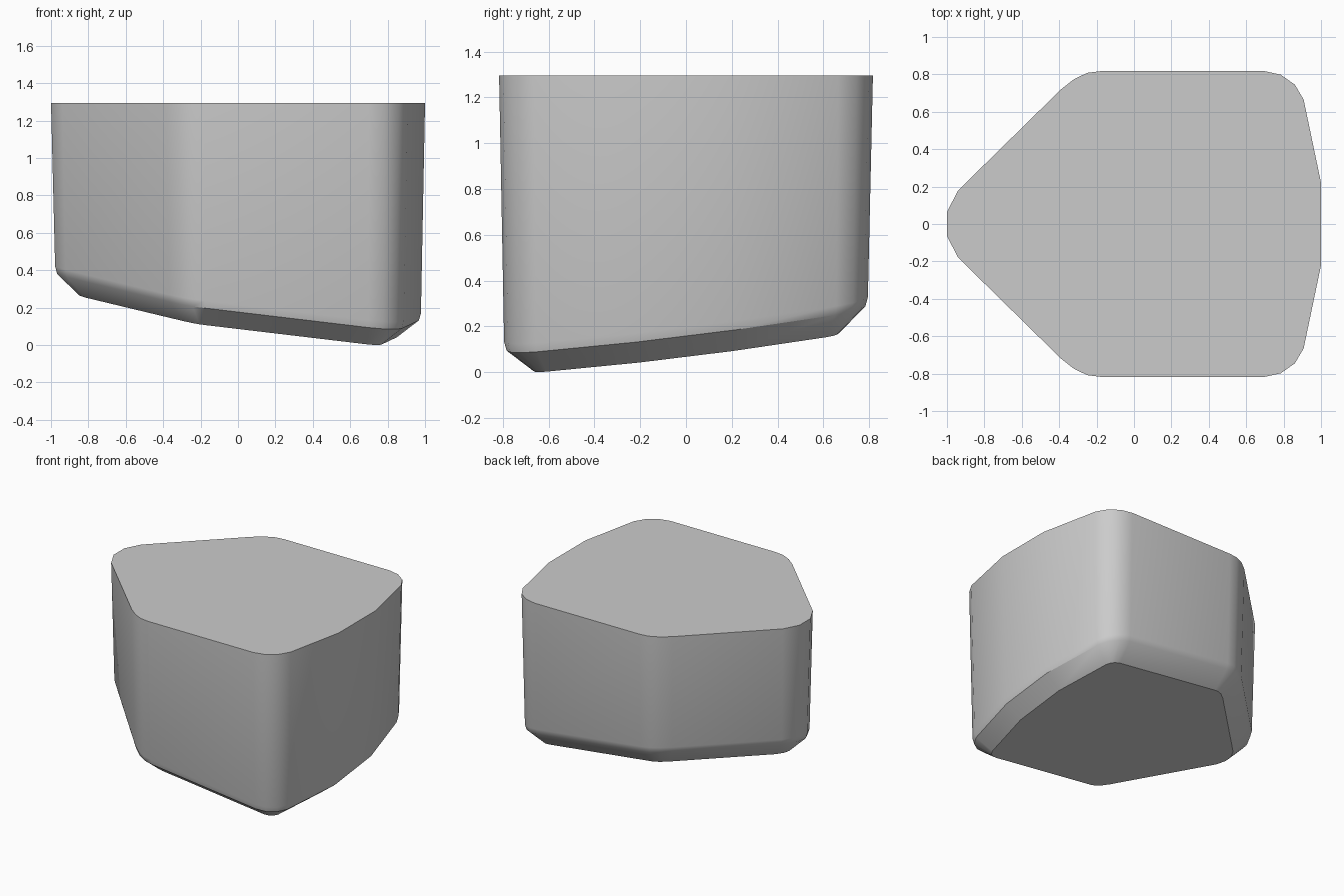
import bpy, bmesh, math
from mathutils import Vector

if "Cube" in bpy.data.objects:
    bpy.data.objects.remove(bpy.data.objects["Cube"])

# Half outline of the top, mirrored across y
half = [(-1, .065), (-.94, .18), (-.39, .72), (-.32, .775), (-.25, .808), (-.18, .817),
        (.7, .817), (.785, .798), (.86, .745), (.907, .665), (1, .22)]
outline = [Vector(p) for p in half] + [Vector((x, -y)) for x, y in reversed(half)]
HEIGHT = 1.295


def inset(points, d):
    """Move every side of a clockwise outline inward by d."""
    out = []
    n = len(points)
    for i, p in enumerate(points):
        a = (p - points[i - 1]).normalized()
        b = (points[(i + 1) % n] - p).normalized()
        na, nb = Vector((a.y, -a.x)), Vector((b.y, -b.x))
        out.append(p + (na + nb) * d / (1 + na.dot(nb)))
    return out


def slope(p):
    """Tilted underside plane."""
    return .119 * (.73 - p.x) + .123 * (p.y + .645)


bm = bmesh.new()
# Rings: top, lower wall, softened edge, underside
rings = [[bm.verts.new((p.x, p.y, HEIGHT)) for p in outline]]
for d, lift in ((.022, .145), (.033, .105), (.15, 0)):
    rings.append([bm.verts.new((p.x, p.y, slope(p) + lift)) for p in inset(outline, d)])
for upper, lower in zip(rings, rings[1:]):
    for i in range(len(upper)):
        bm.faces.new((upper[i - 1], upper[i], lower[i], lower[i - 1]))
bm.faces.new(rings[0])
bm.faces.new(rings[-1])
bmesh.ops.recalc_face_normals(bm, faces=bm.faces)

# Rest the lowest point on the ground
low = min(v.co.z for v in bm.verts)
for v in rings[1] + rings[2] + rings[3]:
    v.co.z -= low

mesh = bpy.data.meshes.new("tapered_block")
bm.to_mesh(mesh)
bm.free()
block = bpy.data.objects.new("tapered_block", mesh)
bpy.context.collection.objects.link(block)
bpy.context.view_layer.objects.active = block
block.select_set(True)
bpy.ops.object.shade_smooth_by_angle(angle=math.radians(35))
